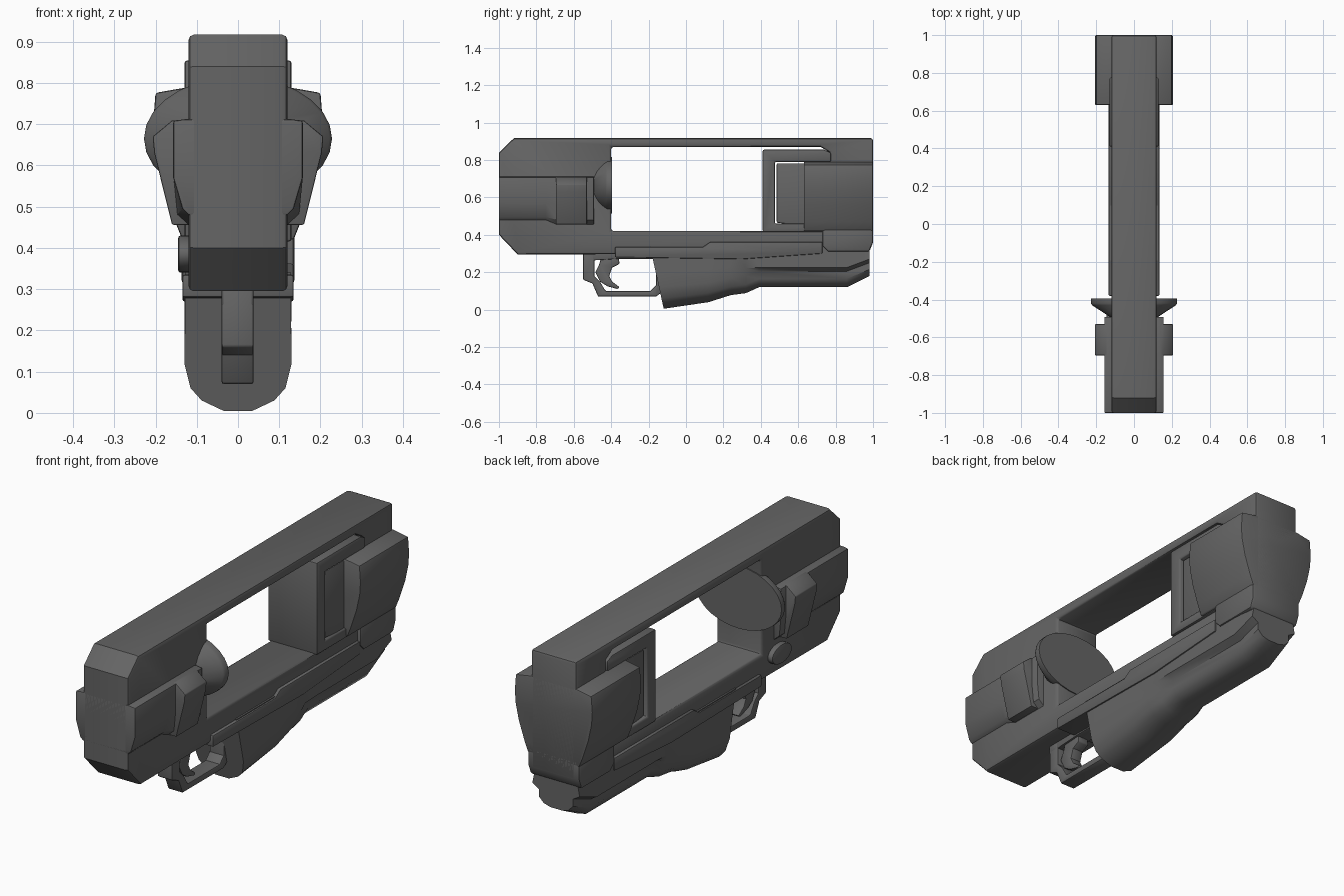
import bpy, bmesh, math

if "Cube" in bpy.data.objects:
    bpy.data.objects.remove(bpy.data.objects["Cube"])

gray = bpy.data.materials.new("gunmetal_gray")
gray.diffuse_color = (0.13, 0.13, 0.13, 1)
gray.use_nodes = True
gray.node_tree.nodes["Principled BSDF"].inputs["Base Color"].default_value = gray.diffuse_color


def finish(name, bm, bevel=0.0, segments=2, angle=35):
    bmesh.ops.recalc_face_normals(bm, faces=bm.faces)
    mesh = bpy.data.meshes.new(name)
    bm.to_mesh(mesh)
    bm.free()
    mesh.materials.append(gray)
    ob = bpy.data.objects.new(name, mesh)
    bpy.context.collection.objects.link(ob)
    bpy.ops.object.select_all(action='DESELECT')
    bpy.context.view_layer.objects.active = ob
    ob.select_set(True)
    if bevel:
        mod = ob.modifiers.new("bevel", 'BEVEL')
        mod.width, mod.segments = bevel, segments
        mod.limit_method, mod.angle_limit = 'ANGLE', math.radians(50)
        bpy.ops.object.modifier_apply(modifier="bevel")
    bpy.ops.object.shade_smooth_by_angle(angle=math.radians(angle))
    return ob


def loft(name, rings, bevel=0.0, **kw):
    """Skin a list of closed point rings and cap both ends."""
    bm = bmesh.new()
    rows = [[bm.verts.new(p) for p in ring] for ring in rings]
    n = len(rows[0])
    for a, b in zip(rows, rows[1:]):
        for i in range(n):
            j = (i + 1) % n
            bm.faces.new((a[i], a[j], b[j], b[i]))
    bm.faces.new(rows[0])
    bm.faces.new(rows[-1])
    return finish(name, bm, bevel, **kw)


def side_plate(name, profile, x0, x1, bevel=0.0, **kw):
    """Extrude a (y, z) profile across x."""
    return loft(name, [[(x, y, z) for y, z in profile] for x in (x0, x1)], bevel, **kw)


def mirrored(half, y):
    """Full symmetric ring at y from the (x, z) points of the right half."""
    return [(x, y, z) for x, z in half] + [(-x, y, z) for x, z in reversed(half)]


# Receiver: end blocks, top rail and floor in one hooked profile
side_plate("receiver_frame",
           [(-1, .40), (-1, .84), (-.92, .917), (1, .917), (1, .36), (.98, .32),
            (.77, .33), (.77, .84), (.72, .87), (-.40, .87), (-.40, .42),
            (.74, .42), (.74, .30), (-.90, .295)], -.12, .12, .013)

# Bracket round the rear core, with a thin open gap
side_plate("rear_bracket",
           [(.41, .415), (.41, .855), (.74, .855), (.775, .84), (.775, .79), (.475, .79),
            (.475, .46), (.775, .46), (.775, .415)], -.13, .13, .008)
side_plate("rear_core", [(.485, .465), (.485, .782), (.85, .782), (.85, .44), (.70, .44)],
           -.118, .118, .006)

# Rear side bulges and their narrower foot
bulge = [(.12, .79), (.200, .776), (.206, .70), (.202, .64), (.185, .56), (.155, .47), (.135, .42)]
loft("rear_bulge", [mirrored(bulge, .63), mirrored(bulge, 1.0)], .006)
side_plate("rear_foot", [(.73, .45), (.73, .34), (.76, .31), (.98, .31), (1, .36), (1, .45)],
           -.137, .137, .012)

# Front cheeks and raised pads on them
cheek = [(.13, .712), (.157, .708), (.157, .57), (.148, .48), (.12, .455)]
front_cheek = [(.13, .712), (.157, .708), (.157, .57), (.135, .495), (.12, .48)]
loft("front_cheeks", [mirrored(front_cheek, -1), mirrored(front_cheek, -.75),
                      mirrored(cheek, -.69), mirrored(cheek, -.492)], .005)
pad = [(.14, .71), (.16, .709), (.207, .67), (.203, .63), (.160, .456), (.12, .456)]
loft("cheek_pads", [mirrored(pad, -.695), mirrored(pad, -.53)], .004)


# Breech flange: oval disc tapering toward the front
def oval(y, rx, rz):
    return [(rx * math.cos(t * math.tau / 28), y, .665 + rz * math.sin(t * math.tau / 28))
            for t in range(28)]


loft("breech_flange", [oval(-.50, .115, .11), oval(-.43, .222, .145),
                       oval(-.42, .228, .15), oval(-.395, .228, .15)])

# Fore-end: deep rounded belly at the front, undercut tube at the rear
wide = [(.128, .34), (.129, .20), (.130, .12), (.115, .06), (.088, .03), (.035, .005)]
slim = [(.128, .34), (.130, .225), (.095, .205), (.098, .165), (.075, .13), (.035, .12)]
tail = [(.115, .32), (.125, .27), (.090, .25), (.090, .215), (.065, .19), (.030, .18)]


def blend(t, lift=0.0):
    return [(a + (c - a) * t, b + (d - b) * t + lift * (1 - (b - .005) / .335))
            for (a, b), (c, d) in zip(wide, slim)]


rake = [(x, y - .22 * z, z) for x, y, z in mirrored(wide, -.118)]
loft("fore_end", [rake, mirrored(blend(0, .035), .12), mirrored(blend(.2, .05), .24),
                  mirrored(blend(.55, .02), .32), mirrored(slim, .39),
                  mirrored(slim, .86), mirrored(tail, .98)], angle=40)

# Slide rail along the receiver floor
side_plate("slide_rail",
           [(-.38, .335), (.09, .335), (.13, .362), (.73, .362), (.73, .30), (.30, .27),
            (-.38, .28)], -.135, .135, .006)

# Trigger guard, its mount and the trigger
side_plate("trigger_guard",
           [(-.55, .31), (-.55, .16), (-.50, .14), (-.47, .07), (-.16, .07), (-.12, .10),
            (-.12, .31), (-.16, .31), (-.16, .13), (-.19, .10), (-.43, .10), (-.46, .15),
            (-.49, .18), (-.49, .31)], -.04, .038, .006)
side_plate("guard_mount", [(-.55, .26), (-.55, .32), (-.14, .32), (-.14, .272), (-.36, .272)],
           -.04, .038, .004)
side_plate("trigger",
           [(-.45, .29), (-.36, .28), (-.355, .245), (-.395, .225), (-.41, .18), (-.395, .15),
            (-.355, .12), (-.365, .11), (-.42, .125), (-.46, .15), (-.485, .20), (-.465, .24)],
           -.03, .028, .006)

# Oval release button on the left side
side_plate("release_button",
           [(-.52 + .075 * math.cos(t * math.tau / 24), .385 + .045 * math.sin(t * math.tau / 24))
            for t in range(24)], -.145, -.10, .006)
